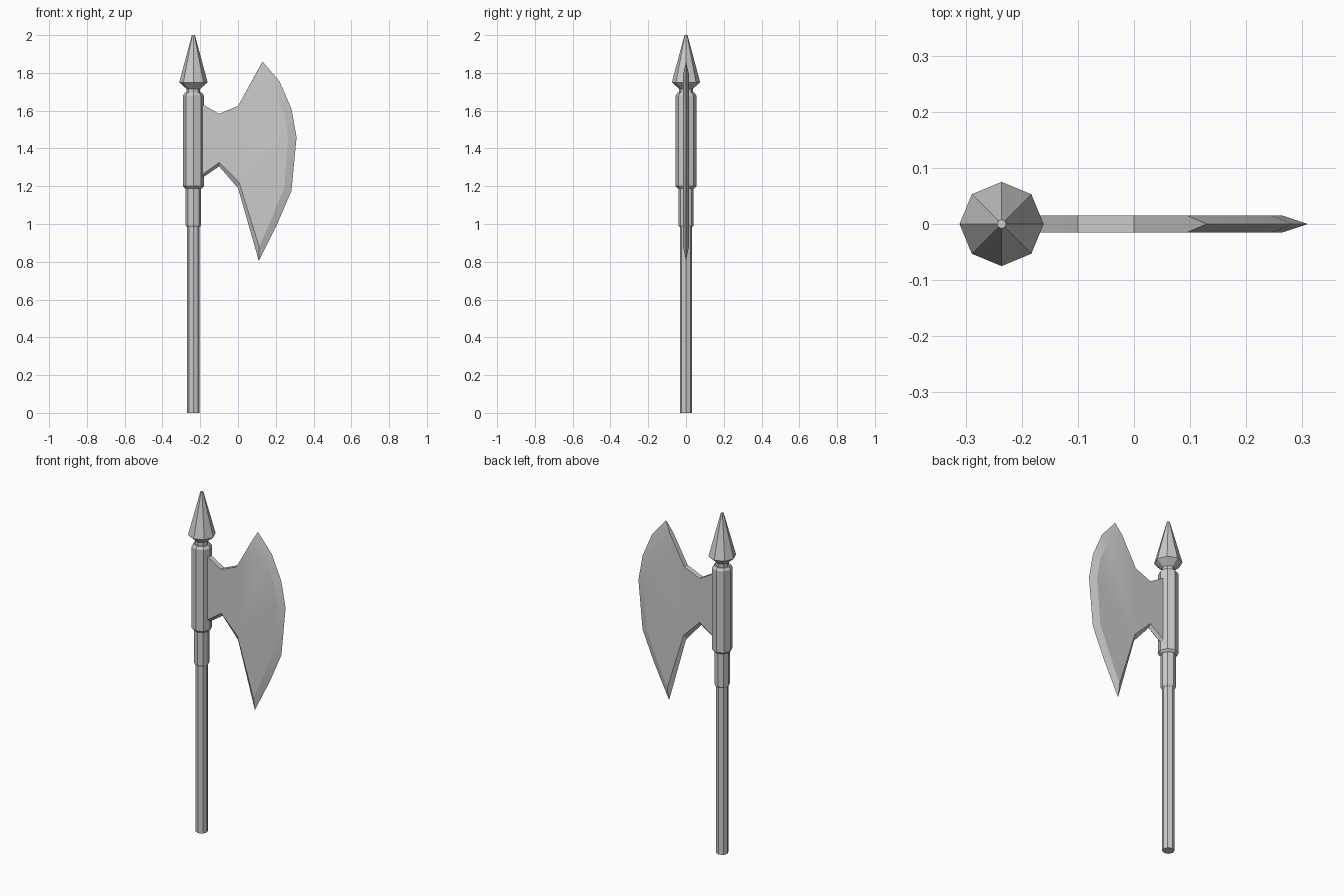
import bpy, bmesh, math

if "Cube" in bpy.data.objects:
    bpy.data.objects.remove(bpy.data.objects["Cube"])

AXIS = -0.236


def make_object(name, bm):
    bmesh.ops.recalc_face_normals(bm, faces=bm.faces[:])
    mesh = bpy.data.meshes.new(name)
    bm.to_mesh(mesh)
    bm.free()
    ob = bpy.data.objects.new(name, mesh)
    bpy.context.collection.objects.link(ob)
    return ob


def turned(name, profile, sides=8):
    """Faceted lathe part around the pole axis; profile = (radius, z)."""
    bm = bmesh.new()
    rings = []
    for r, z in profile:
        rings.append([bm.verts.new((AXIS + r * math.cos(math.tau * i / sides),
                                    r * math.sin(math.tau * i / sides), z))
                      for i in range(sides)])
    for a, b in zip(rings, rings[1:]):
        for i in range(sides):
            j = (i + 1) % sides
            bm.faces.new((a[i], a[j], b[j], b[i]))
    bm.faces.new(rings[0])
    bm.faces.new(rings[-1])
    return make_object(name, bm)


# Pole, collar, socket sleeve and spear point
turned("pole", [(0.033, 0), (0.033, 1.0)])
turned("collar", [(0.034, 0.983), (0.041, 0.993), (0.041, 1.2)])
turned("sleeve", [(0.043, 1.188), (0.055, 1.2), (0.055, 1.68), (0.045, 1.695)])
turned("spear_point", [(0.036, 1.68), (0.036, 1.715), (0.075, 1.75), (0.008, 2.0)])

# Axe blade: outer outline (x, z) paired with the edge of its flat face (x, z)
outline = [
    ((-0.22, 1.65), (-0.22, 1.65)),
    ((-0.188, 1.635), (-0.188, 1.635)),
    ((-0.10, 1.583), (-0.10, 1.583)),
    ((0.0, 1.625), (0.0, 1.625)),
    ((0.13, 1.86), (0.095, 1.795)),
    ((0.22, 1.755), (0.185, 1.715)),
    ((0.283, 1.61), (0.245, 1.59)),
    ((0.31, 1.46), (0.265, 1.46)),
    ((0.283, 1.175), (0.245, 1.195)),
    ((0.21, 1.005), (0.178, 1.03)),
    ((0.11, 0.805), (0.112, 0.88)),
    ((0.0, 1.19), (0.006, 1.22)),
    ((-0.10, 1.305), (-0.10, 1.325)),
    ((-0.188, 1.245), (-0.188, 1.263)),
    ((-0.22, 1.225), (-0.22, 1.243)),
]
T = 0.015
bm = bmesh.new()
front = [bm.verts.new((f[0], -T, f[1])) for o, f in outline]
edge = [bm.verts.new((o[0], 0, o[1])) for o, f in outline]
back = [bm.verts.new((f[0], T, f[1])) for o, f in outline]
n = len(outline)
for a, b in ((front, edge), (edge, back)):
    for i in range(n):
        j = (i + 1) % n
        bm.faces.new((a[i], a[j], b[j], b[i]))
bm.faces.new(front)
bm.faces.new(back)
blade = make_object("axe_blade", bm)
bpy.context.view_layer.objects.active = blade
blade.select_set(True)
bpy.ops.object.shade_smooth_by_angle(angle=math.radians(15))
